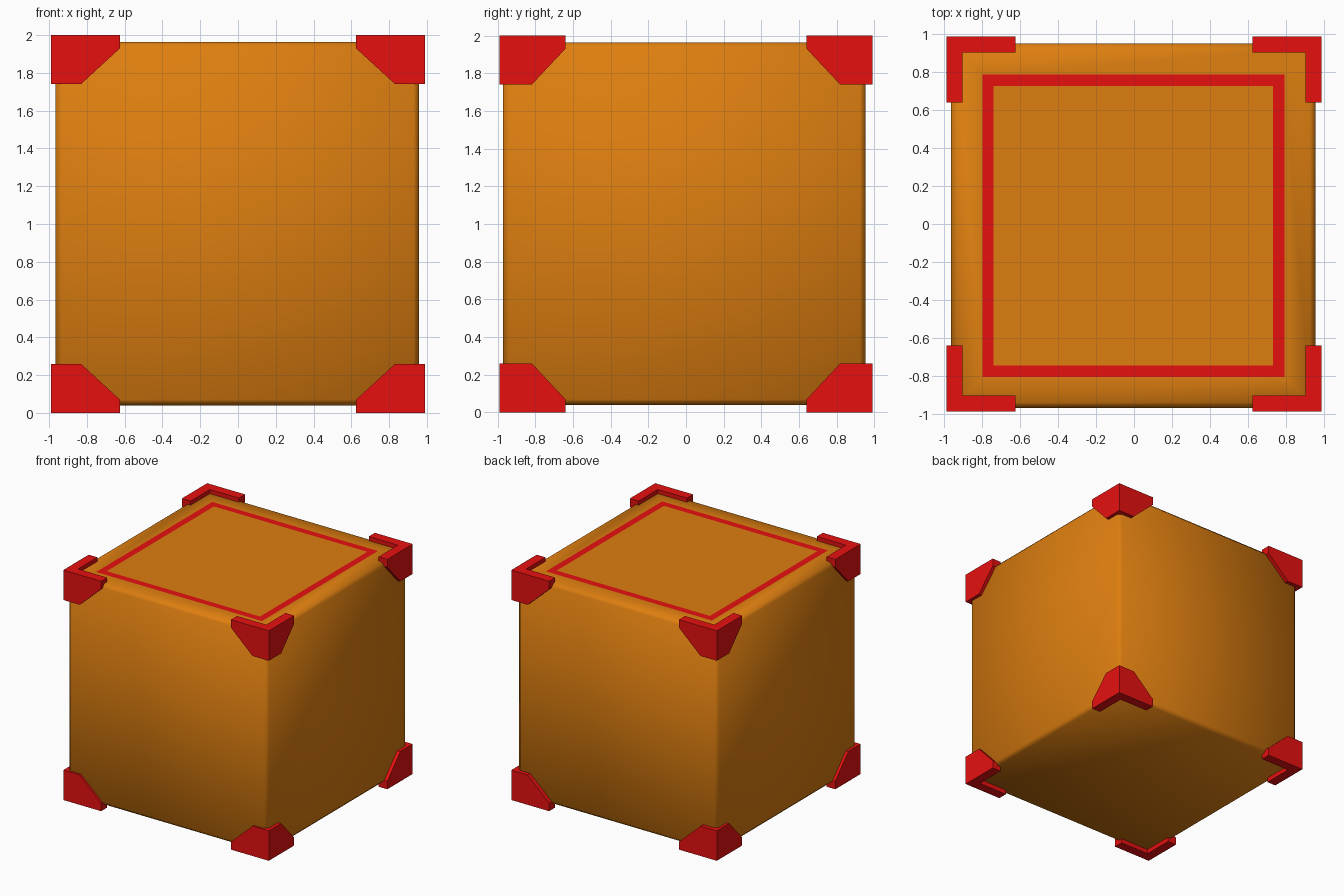
import bpy, bmesh

if "Cube" in bpy.data.objects:
    bpy.data.objects.remove(bpy.data.objects["Cube"])


def material(name, rgb):
    m = bpy.data.materials.new(name)
    m.diffuse_color = (*rgb, 1.0)
    m.use_nodes = True
    m.node_tree.nodes["Principled BSDF"].inputs["Base Color"].default_value = m.diffuse_color
    return m


orange = material("orange", (0.73, 0.21, 0.005))
red = material("red", (0.80, 0.005, 0.005))


def make_object(name, bm, mats):
    bmesh.ops.recalc_face_normals(bm, faces=bm.faces[:])
    mesh = bpy.data.meshes.new(name)
    bm.to_mesh(mesh)
    bm.free()
    for m in mats:
        mesh.materials.append(m)
    ob = bpy.data.objects.new(name, mesh)
    bpy.context.collection.objects.link(ob)
    return ob


# Crate body: softly shaded cube with a narrow bevel
HALF = 0.962
BEVEL = 0.03
bm = bmesh.new()
bmesh.ops.create_cube(bm, size=2 * HALF)
bmesh.ops.translate(bm, vec=(-0.003, -0.009, 1.002), verts=bm.verts[:])
bmesh.ops.bevel(bm, geom=bm.edges[:], offset=BEVEL, segments=1,
                affect='EDGES', profile=0.5)

# Red square frame inset flush in the lid
lid = max(bm.faces, key=lambda f: f.calc_center_median().z)
bmesh.ops.inset_region(bm, faces=[lid], thickness=HALF - BEVEL - 0.742)
frame = bmesh.ops.inset_region(bm, faces=[lid], thickness=0.085)["faces"]
for f in bm.faces:
    f.smooth = True
for f in frame:
    f.material_index = 1
make_object("crate_body", bm, [orange, red])

# Corner guards: two mitred upright plates meeting at each crate corner
OUT, INN = 0.989, 0.905


def plate(bm, along_x, tip, slope):
    """One plate; its outline is (distance along side, distance from z end)."""
    outline = [(OUT, 0), (tip, 0), (tip, 0.07), (slope, 0.26), (OUT, 0.26)]
    rings = []
    for depth in (OUT, INN):
        ring = []
        for a, h in outline:
            a = min(a, depth)
            xy = (a, depth) if along_x else (depth, a)
            ring.append(bm.verts.new((*xy, 1 - h)))
        rings.append(ring)
    outer, inner = rings
    bm.faces.new(outer)
    bm.faces.new(inner)
    # the mitred end (last side) stays open where the two plates join
    for i in range(4):
        bm.faces.new((outer[i], outer[i + 1], inner[i + 1], inner[i]))


for sz, level in ((1, "top"), (-1, "bottom")):
    for sy, depth in ((-1, "front"), (1, "back")):
        for sx, side in ((-1, "left"), (1, "right")):
            bm = bmesh.new()
            plate(bm, True, 0.625, 0.832)
            plate(bm, False, 0.64, 0.818)
            bmesh.ops.remove_doubles(bm, verts=bm.verts[:], dist=1e-5)
            for v in bm.verts:
                v.co = (v.co.x * sx, v.co.y * sy, v.co.z * sz + 1)
            make_object(f"corner_guard_{level}_{depth}_{side}", bm, [red])
